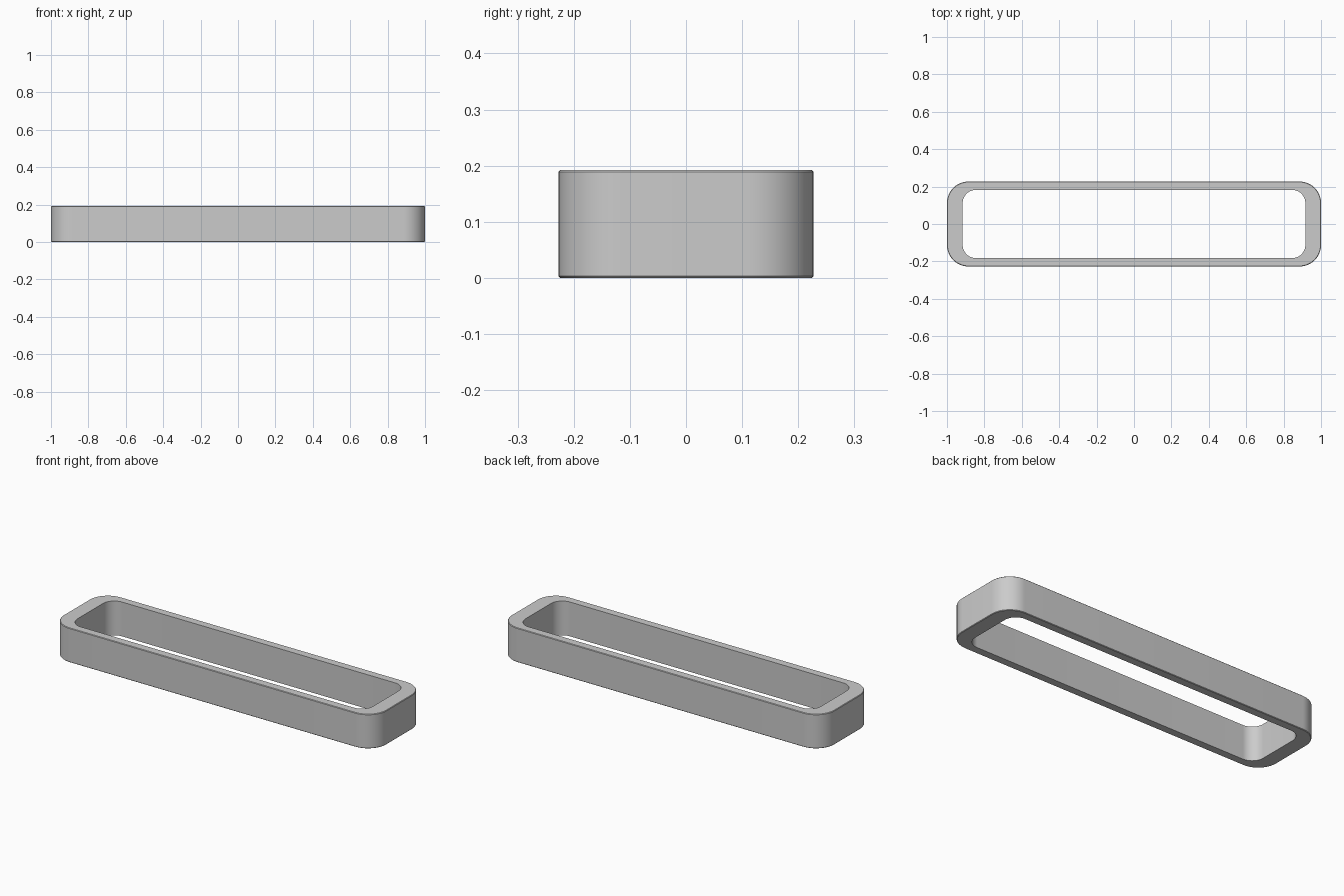
import bpy, bmesh, math

if "Cube" in bpy.data.objects:
    bpy.data.objects.remove(bpy.data.objects["Cube"])

HEIGHT = 0.192
EDGE = 0.003      # tiny softened rim
STEPS = 16        # segments per rounded corner


def rounded_loop(bm, hx, hy, r, z):
    """Closed ring of vertices along a rounded rectangle."""
    ring = []
    for i, (sx, sy) in enumerate([(1, 1), (-1, 1), (-1, -1), (1, -1)]):
        for k in range(STEPS + 1):
            a = math.pi / 2 * (i + k / STEPS)
            ring.append(bm.verts.new((sx * (hx - r) + r * math.cos(a),
                                      sy * (hy - r) + r * math.sin(a), z)))
    return ring


def outer(bm, inset, z):
    return rounded_loop(bm, 1.0 - inset, 0.227 - inset, 0.115 - inset, z)


def inner(bm, grow, z):
    return rounded_loop(bm, 0.916 + grow, 0.182 + grow, 0.07 + grow, z)


# Frame: wall cross-section swept round the rounded rectangle
bm = bmesh.new()
rings = [
    outer(bm, EDGE, 0), outer(bm, 0, EDGE),
    outer(bm, 0, HEIGHT - EDGE), outer(bm, EDGE, HEIGHT),
    inner(bm, 0, HEIGHT), inner(bm, 0, 0),
]
for a, b in zip(rings, rings[1:] + rings[:1]):
    n = len(a)
    for i in range(n):
        j = (i + 1) % n
        bm.faces.new((a[i], a[j], b[j], b[i]))
bmesh.ops.recalc_face_normals(bm, faces=bm.faces)

mesh = bpy.data.meshes.new("rounded_frame")
bm.to_mesh(mesh)
bm.free()
frame = bpy.data.objects.new("rounded_frame", mesh)
bpy.context.collection.objects.link(frame)

# Smooth corners, crisp rims
bpy.context.view_layer.objects.active = frame
frame.select_set(True)
bpy.ops.object.shade_smooth_by_angle(angle=math.radians(30))
